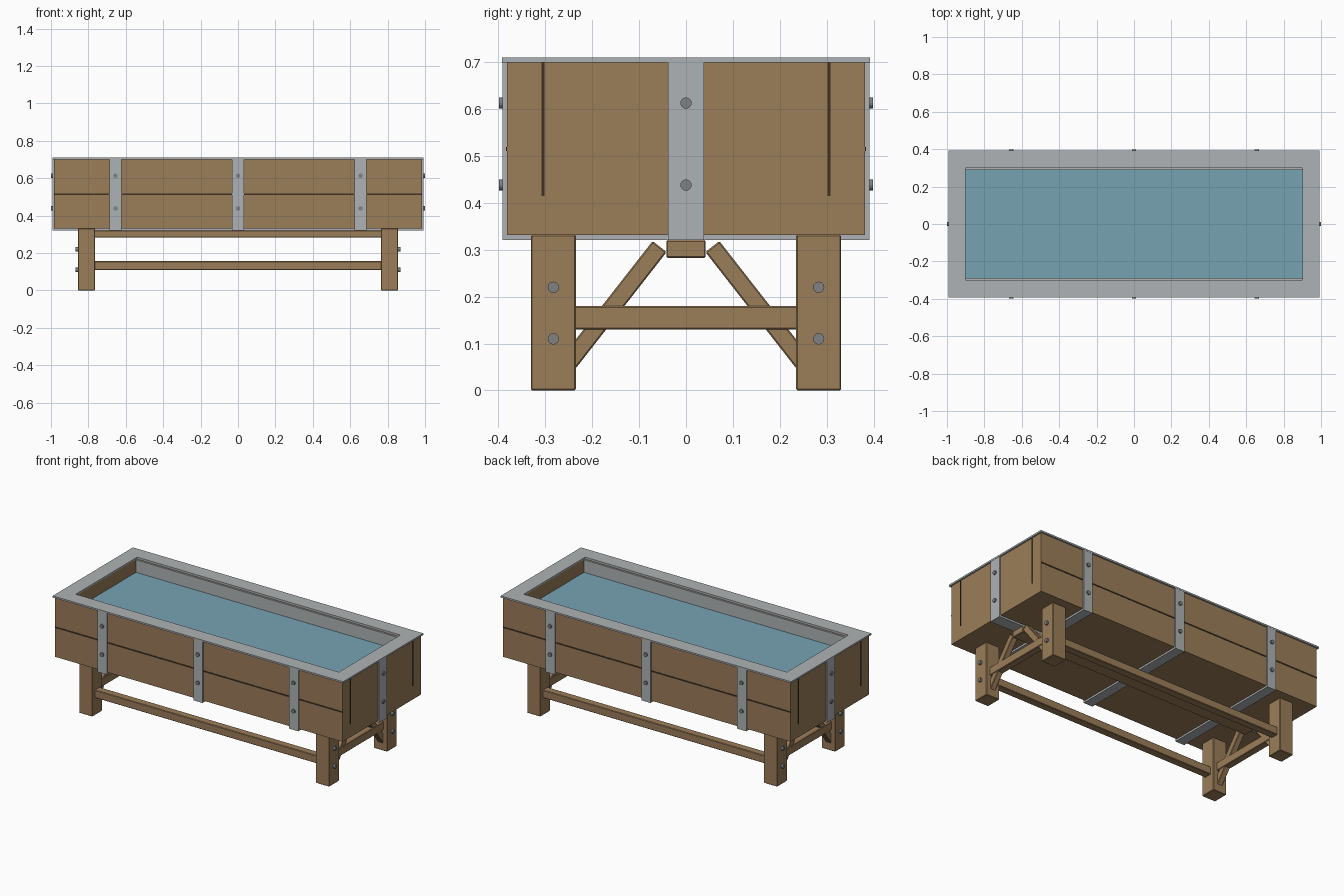
import bpy
import bmesh
import math
from mathutils import Matrix, Vector

cube = bpy.data.objects.get("Cube")
if cube:
    bpy.data.objects.remove(cube, do_unlink=True)


def material(name, rgb):
    m = bpy.data.materials.new(name)
    m.use_nodes = True
    m.diffuse_color = (*rgb, 1)
    m.node_tree.nodes["Principled BSDF"].inputs["Base Color"].default_value = (*rgb, 1)
    return m


wood = material("brown wood", (0.33, 0.205, 0.10))
seam = material("dark seam", (0.05, 0.03, 0.016))
metal = material("light metal", (0.43, 0.45, 0.46))
bolt_metal = material("bolt metal", (0.21, 0.22, 0.23))
water_blue = material("water blue", (0.18, 0.37, 0.45))


def finish(bm, name, mat):
    mesh = bpy.data.meshes.new(name)
    bm.to_mesh(mesh)
    bm.free()
    mesh.materials.append(mat)
    ob = bpy.data.objects.new(name, mesh)
    bpy.context.collection.objects.link(ob)
    return ob


def box(name, mat, lo, hi, bevel=0.0):
    """Axis-aligned block between two corners."""
    lo, hi = Vector(lo), Vector(hi)
    bm = bmesh.new()
    bmesh.ops.create_cube(bm, size=1)
    bmesh.ops.scale(bm, vec=hi - lo, verts=bm.verts)
    bmesh.ops.translate(bm, vec=(lo + hi) / 2, verts=bm.verts)
    if bevel:
        bmesh.ops.bevel(bm, geom=bm.edges[:], offset=bevel, segments=1, affect='EDGES')
    return finish(bm, name, mat)


def bolt(name, base, axis, length):
    """Round bolt head standing on a surface."""
    axis = Vector(axis)
    bm = bmesh.new()
    bmesh.ops.create_cone(bm, cap_ends=True, segments=16, radius1=0.012,
                          radius2=0.012, depth=length)
    turn = axis.to_track_quat('Z', 'Y').to_matrix().to_4x4()
    place = Matrix.Translation(Vector(base) + axis * length / 2)
    bmesh.ops.transform(bm, matrix=place @ turn, verts=bm.verts)
    return finish(bm, name, bolt_metal)


BX, BY = 0.983, 0.382      # outside of the tub
IX, IY = 0.90, 0.30        # opening
Z0, Z1 = 0.332, 0.70       # tub bottom and top
S = 0.009                  # strap thickness
BOLT_Z = (0.438, 0.613)

# Tub walls, floor and water
box("tub_floor", wood, (-IX, -IY, Z0), (IX, IY, Z0 + 0.04))
box("water", water_blue, (-IX, -IY, Z0 + 0.04), (IX, IY, 0.62))
for s, side in ((-1, "front"), (1, "back")):
    y0, y1 = sorted((s * IY, s * BY))
    box(side + "_wall", wood, (-BX, y0, Z0), (BX, y1, Z1))
    y0, y1 = sorted((s * (IY - 0.011), s * IY))
    box(side + "_liner", metal, (-IX, y0, 0.60), (IX, y1, Z1 - 0.003))
    y0, y1 = sorted((s * (BY - 0.002), s * (BY + 0.002)))
    box(side + "_plank_seam", seam, (-BX, y0, 0.511), (BX, y1, 0.519))
for s, side in ((-1, "right"), (1, "left")):
    x0, x1 = sorted((s * IX, s * BX))
    box(side + "_wall", wood, (x0, -IY, Z0), (x1, IY, Z1))
    x0, x1 = sorted((s * (BX - 0.002), s * (BX + 0.002)))
    for y in (-0.305, 0.305):
        box(side + "_end_seam", seam, (x0, y - 0.003, 0.415), (x1, y + 0.003, Z1))

# Flat metal rim around the opening
bm = bmesh.new()
corners = ((-1, -1), (1, -1), (1, 1), (-1, 1))
outer = [bm.verts.new((x * 0.993, y * 0.392, Z1)) for x, y in corners]
inner = [bm.verts.new((x * IX, y * IY, Z1)) for x, y in corners]
for i in range(4):
    j = (i + 1) % 4
    bm.faces.new((outer[i], outer[j], inner[j], inner[i]))
ring = bmesh.ops.extrude_face_region(bm, geom=bm.faces[:])
bmesh.ops.translate(bm, vec=(0, 0, 0.01),
                    verts=[g for g in ring["geom"] if isinstance(g, bmesh.types.BMVert)])
bmesh.ops.recalc_face_normals(bm, faces=bm.faces)
finish(bm, "rim", metal)

# Straps wrapping the sides and the underside
for x in (-0.655, 0, 0.655):
    w = 0.031
    box("under_strap", metal, (x - w, -BY - S, Z0 - 0.011), (x + w, BY + S, Z0))
    for s in (-1, 1):
        y0, y1 = sorted((s * BY, s * (BY + S)))
        box("side_strap", metal, (x - w, y0, Z0), (x + w, y1, Z1))
        for z in BOLT_Z:
            bolt("side_bolt", (x, s * (BY + S), z), (0, s, 0), 0.008)

# Straps on the ends, joined by one along the underside
box("long_under_strap", metal, (-BX - S, -0.038, Z0 - 0.011), (BX + S, 0.038, Z0))
for s in (-1, 1):
    x0, x1 = sorted((s * BX, s * (BX + S)))
    box("end_strap", metal, (x0, -0.038, Z0), (x1, 0.038, Z1))
    for z in BOLT_Z:
        bolt("end_bolt", (s * (BX + S), 0, z), (s, 0, 0), 0.008)

# Legs with bolts, and the long rails between them
LEG_X, LEG_Y = 0.81, 0.283
for sy in (-1, 1):
    y = sy * LEG_Y
    for sx in (-1, 1):
        x = sx * LEG_X
        box("leg", wood, (x - 0.046, y - 0.048, 0), (x + 0.046, y + 0.048, Z0), 0.003)
        for z in (0.11, 0.22):
            bolt("leg_bolt", (sx * (LEG_X + 0.046), y, z), (sx, 0, 0), 0.012)
    box("long_rail", wood, (-0.77, y - 0.024, 0.108), (0.77, y + 0.024, 0.156), 0.003)

# Centre beam under the tub
box("centre_beam", wood, (-0.83, -0.042, 0.283), (0.83, 0.042, 0.321), 0.003)

# End crossbars and diagonal braces
for sx in (-1, 1):
    x = sx * LEG_X
    box("crossbar", wood, (x - 0.022, -0.238, 0.13), (x + 0.022, 0.238, 0.18), 0.003)
    for sy in (-1, 1):
        brace = box("brace", wood, (-0.018, -0.175, -0.019), (0.018, 0.175, 0.019), 0.003)
        brace.location = (x, sy * 0.164, 0.169)
        brace.rotation_euler.x = -sy * math.radians(52)
